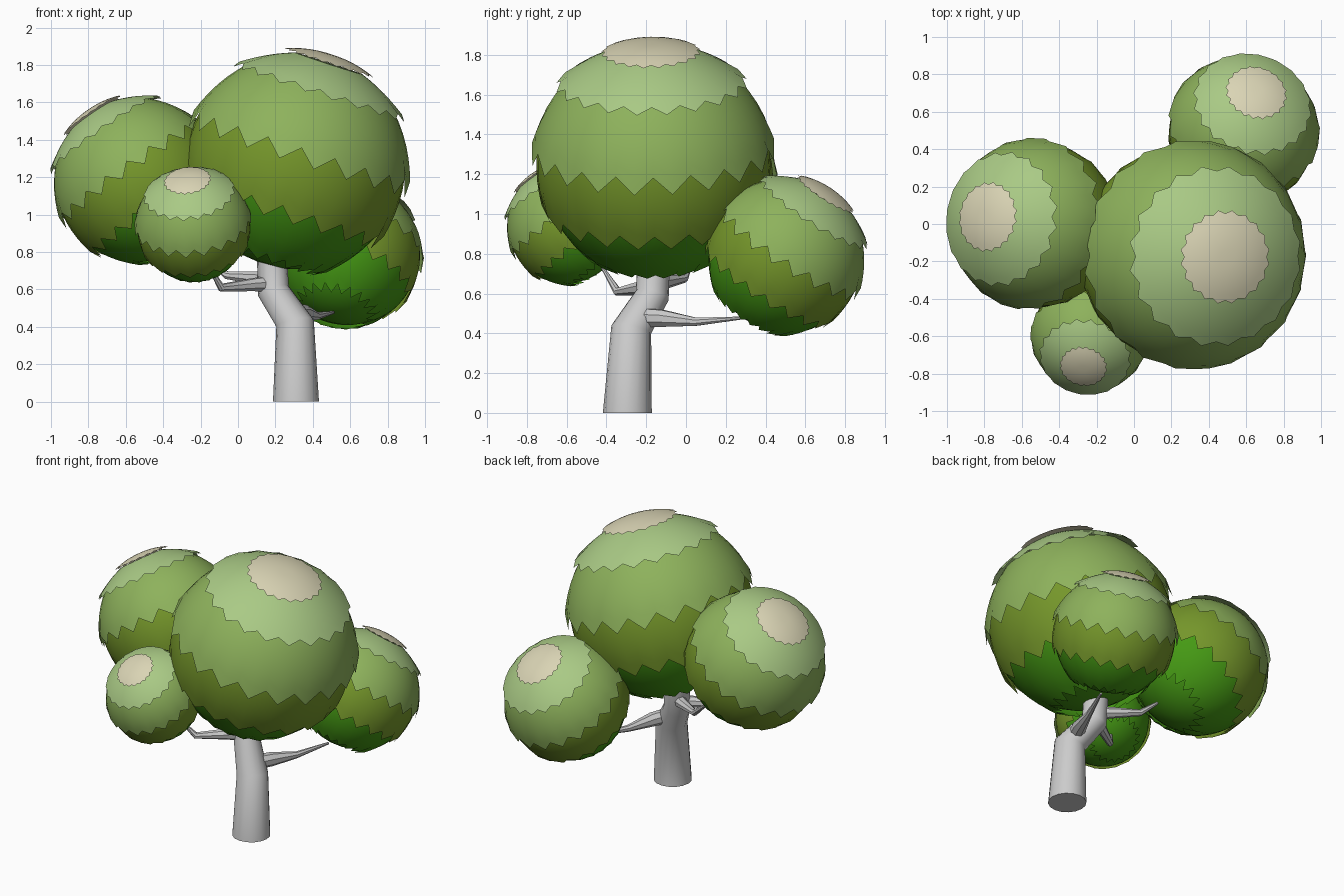
import bpy, bmesh, math
from mathutils import Vector

if "Cube" in bpy.data.objects:
    bpy.data.objects.remove(bpy.data.objects["Cube"])


def material(name, rgb):
    m = bpy.data.materials.new(name)
    m.diffuse_color = (*rgb, 1)
    m.use_nodes = True
    m.node_tree.nodes["Principled BSDF"].inputs["Base Color"].default_value = m.diffuse_color
    return m


BARK = material("grey bark", (0.60, 0.60, 0.60))
LEAVES = [
    material("cream", (0.70, 0.66, 0.46)),
    material("pale green", (0.40, 0.59, 0.235)),
    material("mid green", (0.27, 0.445, 0.107)),
    material("olive green", (0.18, 0.31, 0.024)),
    material("deep green", (0.06, 0.32, 0.007)),
]


def finish(bm, name, mats):
    bmesh.ops.recalc_face_normals(bm, faces=bm.faces)
    for f in bm.faces:
        f.smooth = True
    me = bpy.data.meshes.new(name)
    bm.to_mesh(me)
    bm.free()
    for m in mats:
        me.materials.append(m)
    ob = bpy.data.objects.new(name, me)
    bpy.context.collection.objects.link(ob)
    bpy.context.view_layer.objects.active = ob
    ob.select_set(True)
    bpy.ops.object.shade_smooth_by_angle(angle=math.radians(40))
    ob.select_set(False)
    return ob


def bridge(bm, a, b, mat=0):
    n = len(a)
    for i in range(n):
        bm.faces.new((a[i], a[(i + 1) % n], b[(i + 1) % n], b[i])).material_index = mat


# Leaf balls: overlapping skirts around a tilted axis, each with a toothed lower edge
TEETH = 20
BANDS = [(0, 23.5, 1.0), (19, 50, 2.0), (43, 86, 4.2), (73, 117, 4.2), (104, 151, 4.0)]
STEPS = 6


def leaf_ball(name, centre, r, axis):
    bm = bmesh.new()
    rot = Vector((0, 0, 1)).rotation_difference(Vector(axis))
    n = TEETH * 2

    def point(theta, phi, rad):
        t = math.radians(theta)
        p = Vector((math.sin(t) * math.cos(phi), math.sin(t) * math.sin(phi), math.cos(t)))
        return bm.verts.new(Vector(centre) + rot @ (p * rad))

    def ring(theta, rad, jag=0):
        return [point(theta + (jag if j % 2 else -jag), j * math.tau / n, rad) for j in range(n)]

    for k, (start, end, amp) in enumerate(BANDS):
        prev = None
        for s in range(STEPS + 1):
            t = s / STEPS
            rad = r * (0.97 + 0.055 * t * t) if k else r * (1.0 + 0.012 * t)
            if k == 0 and s == 0:
                pole = point(0, 0, rad)
                continue
            cur = ring(start + (end - start) * t, rad, amp * t ** 3)
            if prev:
                bridge(bm, prev, cur, k)
            elif k == 0:
                for j in range(n):
                    bm.faces.new((pole, cur[j], cur[(j + 1) % n]))
            prev = cur

    # recessed underside
    prev = ring(136, r * 0.965)
    for th in (146, 157, 168):
        cur = ring(th, r * 0.965)
        bridge(bm, prev, cur, 4)
        prev = cur
    pole = point(180, 0, r * 0.965)
    for j in range(n):
        bm.faces.new((pole, prev[j], prev[(j + 1) % n])).material_index = 4
    finish(bm, name, LEAVES)


leaf_ball("large_leaf_ball", (0.315, -0.165, 1.285), 0.60, (0.31, -0.02, 0.95))
leaf_ball("left_leaf_ball", (-0.545, 0.0, 1.19), 0.45, (-0.25, 0.04, 0.36))
leaf_ball("back_leaf_ball", (0.585, 0.505, 0.795), 0.40, (0.07, 0.20, 0.31))
leaf_ball("front_leaf_ball", (-0.24, -0.60, 0.95), 0.307, (-0.03, -0.16, 0.23))


# Trunk and branches: tapered tubes along (x, y, z, radius) paths
def limb(name, path, sides):
    bm = bmesh.new()
    pts = [Vector(p[:3]) for p in path]
    rings = []
    for i, p in enumerate(pts):
        d = (pts[min(i + 1, len(pts) - 1)] - pts[max(i - 1, 0)]).normalized()
        if p.z == 0:
            d = Vector((0, 0, 1))
        q = Vector((0, 0, 1)).rotation_difference(d)
        rings.append([bm.verts.new(p + q @ Vector((math.cos(a), math.sin(a), 0)) * path[i][3])
                      for a in (j * math.tau / sides for j in range(sides))])
    for a, b in zip(rings, rings[1:]):
        bridge(bm, a, b)
    bm.faces.new(rings[0])
    bm.faces.new(rings[-1])
    finish(bm, name, [BARK])


limb("trunk", [(0.31, -0.295, 0, 0.123), (0.305, -0.275, 0.42, 0.102),
               (0.19, -0.17, 0.59, 0.086), (0.18, -0.16, 0.80, 0.08)], 16)
limb("back_branch", [(0.29, -0.24, 0.48, 0.05), (0.35, -0.12, 0.475, 0.046),
                     (0.42, 0.05, 0.458, 0.022), (0.51, 0.28, 0.477, 0.008)], 8)
limb("front_branch", [(0.18, -0.18, 0.63, 0.045), (0.08, -0.24, 0.625, 0.036),
                      (-0.09, -0.345, 0.61, 0.022), (-0.16, -0.42, 0.73, 0.008)], 8)
limb("left_branch", [(0.18, -0.16, 0.65, 0.045), (0.09, -0.10, 0.66, 0.036),
                     (-0.06, -0.01, 0.675, 0.022), (-0.17, 0.03, 0.77, 0.010)], 8)
